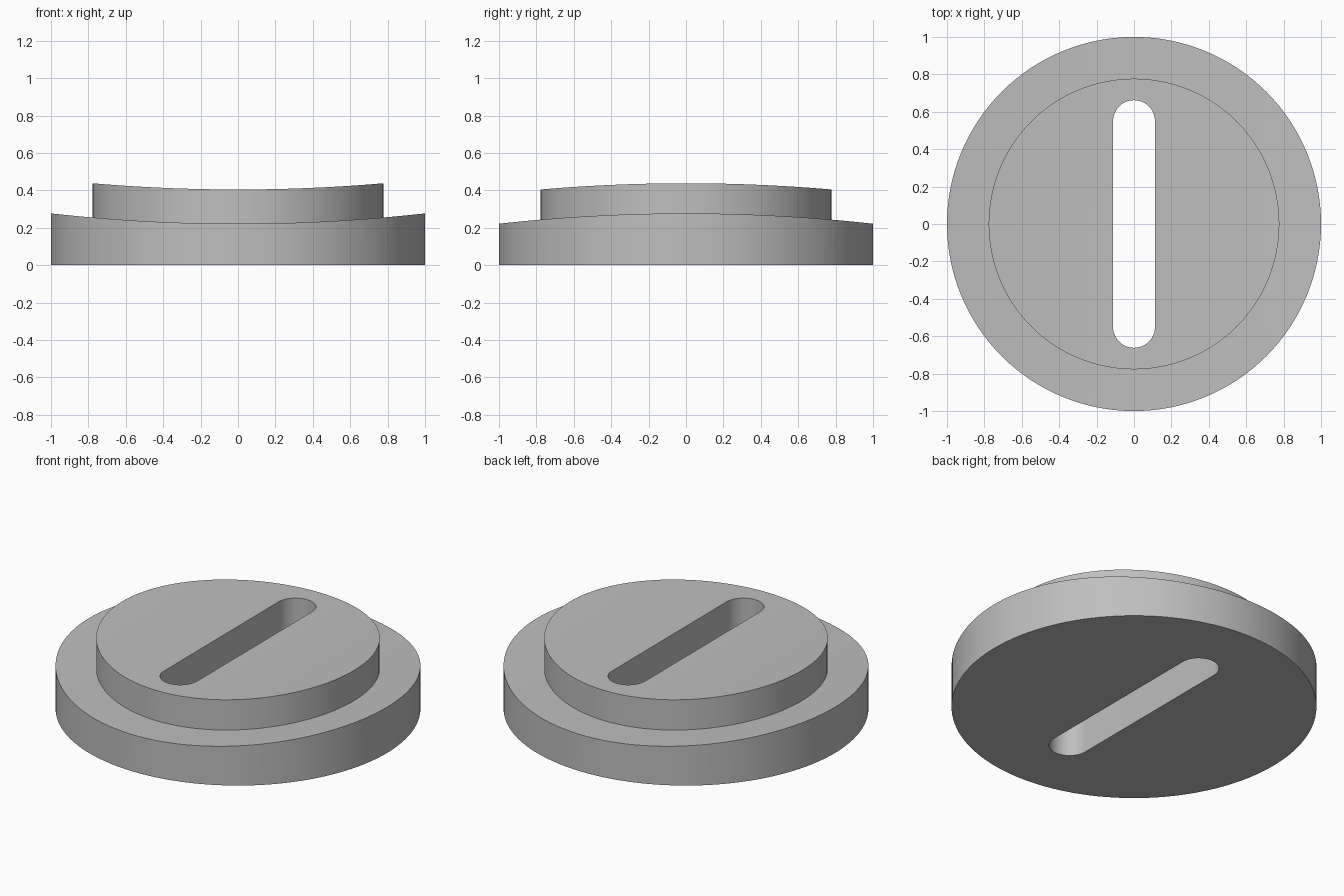
import bpy, bmesh
from math import sin, cos, pi, sqrt
from mathutils import Vector

if "Cube" in bpy.data.objects:
    bpy.data.objects.remove(bpy.data.objects["Cube"])

grey = bpy.data.materials.new("plain grey")
grey.use_nodes = True
colour = (0.52, 0.52, 0.52, 1)
grey.diffuse_color = colour
grey.node_tree.nodes["Principled BSDF"].inputs["Base Color"].default_value = colour

BEND = 9.1  # radius of the hollow in the top surfaces


def prism(name, outline, depth):
    """Closed prism from a 3D outline, extruded along depth."""
    bm = bmesh.new()
    face = bm.faces.new([bm.verts.new(p) for p in outline])
    result = bmesh.ops.extrude_face_region(bm, geom=[face])
    moved = [v for v in result["geom"] if isinstance(v, bmesh.types.BMVert)]
    bmesh.ops.translate(bm, verts=moved, vec=Vector(depth))
    bmesh.ops.recalc_face_normals(bm, faces=bm.faces)
    mesh = bpy.data.meshes.new(name)
    bm.to_mesh(mesh)
    bm.free()
    mesh.materials.append(grey)
    obj = bpy.data.objects.new(name, mesh)
    bpy.context.collection.objects.link(obj)
    return obj


def arc(radius, start, end, steps, y=0, z=0):
    angles = [start + (end - start) * i / steps for i in range(steps + 1)]
    return [(radius * cos(a), y + radius * sin(a), z) for a in angles]


def combine(target, tool, operation):
    """Apply a boolean and discard the tool."""
    bpy.context.view_layer.objects.active = target
    mod = target.modifiers.new("shape", "BOOLEAN")
    mod.operation, mod.object, mod.solver = operation, tool, "EXACT"
    bpy.ops.object.modifier_apply(modifier=mod.name)
    bpy.data.objects.remove(tool)


def hollow_disc(name, radius, bottom, low):
    """Disc whose top is a shallow trough running along y."""
    disc = prism(name, arc(radius, 0, 2 * pi, 128, z=bottom)[:-1], (0, 0, 0.6))
    xs = [1.2 * i / 16 for i in range(-16, 17)]
    trough = [(x, -1.5, low + BEND - sqrt(BEND**2 - x**2)) for x in xs]
    cutter = prism("trough_cutter", trough + [(1.2, -1.5, 1), (-1.2, -1.5, 1)], (0, 3, 0))
    combine(disc, cutter, "DIFFERENCE")
    return disc


# Wide base and raised boss
body = hollow_disc("stepped_disc", 1.0, 0, 0.222)
boss = hollow_disc("raised_boss", 0.777, 0.1, 0.405)
combine(body, boss, "UNION")

# Round-ended slot right through the middle
w, end = 0.112, 0.55
slot = arc(w, 0, pi, 24, end, -0.2) + arc(w, pi, 2 * pi, 24, -end, -0.2)
combine(body, prism("slot_cutter", slot, (0, 0, 1)), "DIFFERENCE")

# Smooth round walls with crisp rims
bpy.ops.object.select_all(action="DESELECT")
body.select_set(True)
bpy.context.view_layer.objects.active = body
bpy.ops.object.shade_smooth_by_angle(angle=pi / 6)
